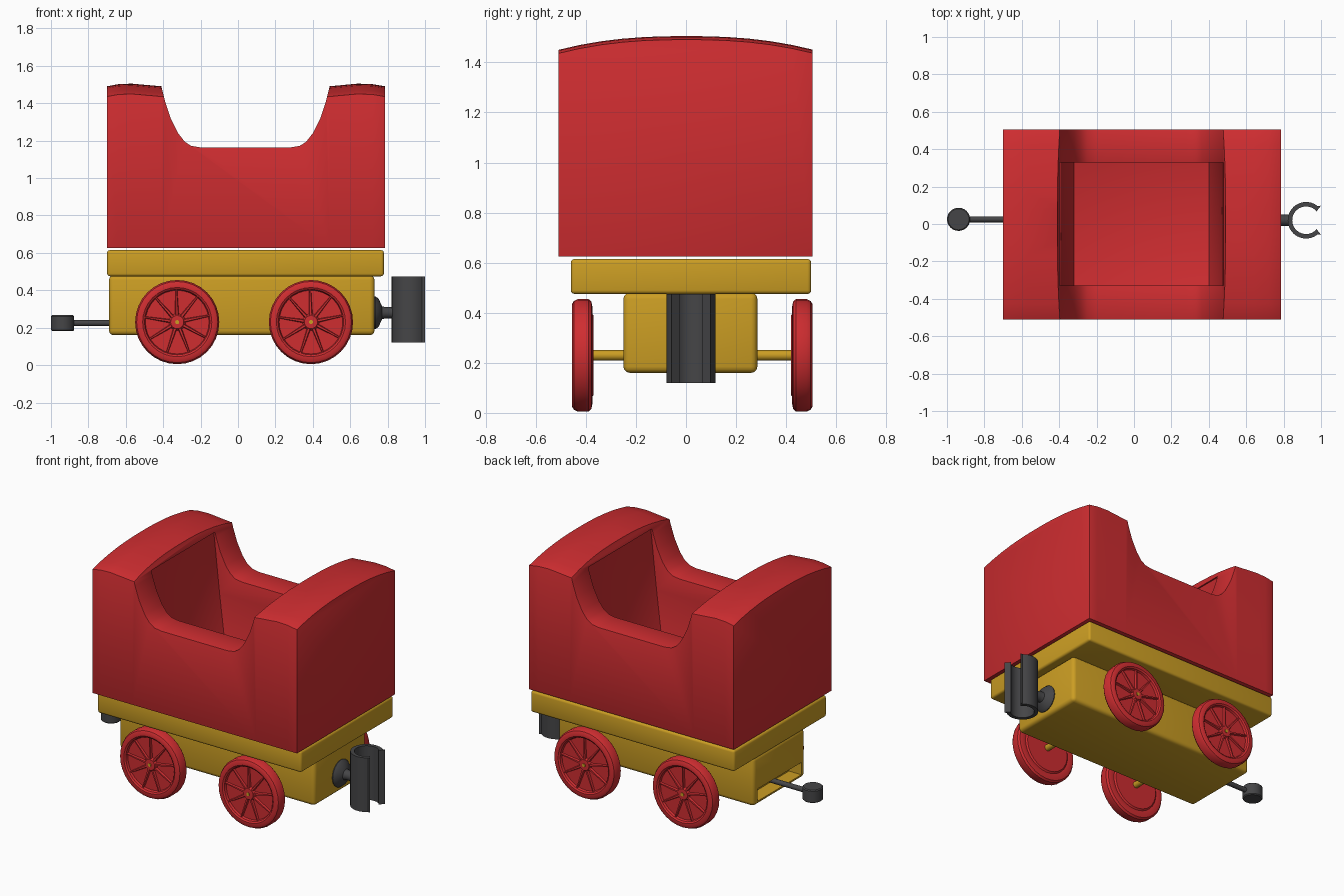
import bpy, bmesh, math
from mathutils import Matrix, Vector

cube = bpy.data.objects.get("Cube")
if cube:
    bpy.data.objects.remove(cube)


def material(name, rgb):
    m = bpy.data.materials.new(name)
    m.use_nodes = True
    m.diffuse_color = (*rgb, 1)
    m.node_tree.nodes["Principled BSDF"].inputs["Base Color"].default_value = (*rgb, 1)
    return m


RED = material("red", (0.62, 0.026, 0.03))
YELLOW = material("yellow", (0.6, 0.34, 0.017))
DARK = material("dark grey", (0.06, 0.06, 0.063))


def finish(name, bm, mat):
    bmesh.ops.recalc_face_normals(bm, faces=bm.faces)
    mesh = bpy.data.meshes.new(name)
    bm.to_mesh(mesh)
    bm.free()
    ob = bpy.data.objects.new(name, mesh)
    bpy.context.collection.objects.link(ob)
    if mat:
        mesh.materials.append(mat)
    return ob


def loft(name, rings, mat):
    """Skin a row of equal closed rings and cap both ends."""
    bm = bmesh.new()
    rows = [[bm.verts.new(p) for p in ring] for ring in rings]
    for a, b in zip(rows, rows[1:]):
        for i in range(len(a)):
            j = (i + 1) % len(a)
            bm.faces.new((a[i], a[j], b[j], b[i]))
    bm.faces.new(rows[0])
    bm.faces.new(rows[-1])
    return finish(name, bm, mat)


def box(name, x, y, z, mat):
    rings = [[(x[0], y[0], h), (x[1], y[0], h), (x[1], y[1], h), (x[0], y[1], h)] for h in z]
    return loft(name, rings, mat)


def lathe(name, profile, origin, axis, mat, sides=32, extra=None):
    """Spin (radius, distance) points around an axis; extra adds more geometry."""
    bm = bmesh.new()
    path = [bm.verts.new((r, 0, t)) for r, t in profile]
    edges = [bm.edges.new(pair) for pair in zip(path, path[1:])]
    bmesh.ops.spin(bm, geom=path + edges, axis=(0, 0, 1), cent=(0, 0, 0),
                   steps=sides, angle=math.tau)
    bmesh.ops.remove_doubles(bm, verts=bm.verts, dist=1e-5)
    if extra:
        extra(bm)
    turn = Vector(axis).to_track_quat('Z', 'Y').to_matrix().to_4x4()
    bm.transform(Matrix.Translation(origin) @ turn)
    return finish(name, bm, mat)


def activate(ob):
    bpy.ops.object.select_all(action='DESELECT')
    ob.select_set(True)
    bpy.context.view_layer.objects.active = ob


def cut(ob, cutter):
    cutter.hide_render = True
    mod = ob.modifiers.new("cut", 'BOOLEAN')
    mod.operation, mod.solver, mod.object = 'DIFFERENCE', 'EXACT', cutter
    activate(ob)
    bpy.ops.object.modifier_apply(modifier=mod.name)
    bpy.data.objects.remove(cutter)


def bevel(ob, width, segments=3, angle=35):
    mod = ob.modifiers.new("bevel", 'BEVEL')
    mod.width, mod.segments = width, segments
    mod.limit_method, mod.angle_limit = 'ANGLE', math.radians(angle)
    activate(ob)
    bpy.ops.object.modifier_apply(modifier=mod.name)


# Coach body: arched roofline, saddle notch across, tapered hollow
def body_ring(x, drop):
    pts = [(-0.51, 0.625), (0.505, 0.625)]
    for i in range(13):
        y = 0.505 - 1.015 * i / 12
        pts.append((y, 1.505 - drop - 0.055 * abs(y / 0.51) ** 2.4))
    return [(x, y, z) for y, z in pts]


sections = [(-0.70, 0.014), (-0.64, 0.003), (-0.57, 0), (-0.41, 0.014),
            (0.49, 0.014), (0.64, 0), (0.72, 0.003), (0.785, 0.014)]
body = loft("coach_body", [body_ring(x, d) for x, d in sections], RED)

half = [(0.455, 1.6), (0.45, 1.49), (0.43, 1.41), (0.40, 1.32), (0.36, 1.24),
        (0.325, 1.195), (0.29, 1.172), (0.24, 1.164)]
notch = [(0.04 - x, z) for x, z in half] + [(0.04 + x, z) for x, z in reversed(half)]
cut(body, loft("notch_cutter", [[(x, y, z) for x, z in notch] for y in (-0.7, 0.7)], None))


def rect(inset, z):
    return [(0.04 + sx * (0.455 - inset), sy * 0.33, z)
            for sx, sy in ((-1, -1), (1, -1), (1, 1), (-1, 1))]


cut(body, loft("hollow_cutter", [rect(0.095, 0.68), rect(0.05, 1.05), rect(0.008, 1.44)], None))
bevel(body, 0.008, 2)

# Yellow chassis: deck and narrower lower frame with a drawbar slot
deck = box("chassis_deck", (-0.70, 0.78), (-0.46, 0.50), (0.475, 0.615), YELLOW)
bevel(deck, 0.015)
frame = box("lower_frame", (-0.69, 0.73), (-0.25, 0.285), (0.16, 0.48), YELLOW)
bevel(frame, 0.025)
cut(frame, box("slot_cutter", (-0.8, -0.6), (-0.21, 0.245), (0.185, 0.265), None))

# Wheels with raised rim, hub and tapered spokes
WHEEL = [(0, 0), (0.16, 0), (0.17, 0.008), (0.195, 0.004), (0.215, 0.008), (0.225, 0.02),
         (0.225, 0.062), (0.217, 0.078), (0.205, 0.085), (0.185, 0.085), (0.175, 0.078),
         (0.17, 0.064), (0.045, 0.064), (0.035, 0.08), (0, 0.082)]


def spokes(bm):
    for k in range(9):
        made = bmesh.ops.create_cube(bm, size=1)["verts"]
        for v in made:
            width = 0.012 if v.co.x > 0 else 0.024
            slim = 0.5 if v.co.z > 0 else 1
            v.co = (0.1 + v.co.x * 0.15, v.co.y * width * slim, 0.068 + v.co.z * 0.018)
        bmesh.ops.rotate(bm, verts=made, cent=(0, 0, 0),
                         matrix=Matrix.Rotation(math.tau * k / 9 + 0.2, 3, 'Z'))


for end, x in (("rear", -0.325), ("front", 0.39)):
    for side, y, way in (("right", -0.37, -1), ("left", 0.42, 1)):
        lathe(f"{end}_{side}_wheel", WHEEL, (x, y, 0.23), (0, way, 0), RED, 32, spokes)
    lathe(f"{end}_axle", [(0, -0.456), (0.011, -0.456), (0.011, -0.40), (0.021, -0.40),
                          (0.021, 0.45), (0.011, 0.45), (0.011, 0.506), (0, 0.506)],
          (x, 0, 0.23), (0, 1, 0), YELLOW, 16)

# Drawbar with a round knob
lathe("drawbar", [(0, 0), (0.016, 0), (0.016, 0.32), (0, 0.32)],
      (-0.91, 0.025, 0.225), (1, 0, 0), DARK, 12)
lathe("drawbar_knob", [(0, 0), (0.056, 0), (0.062, 0.006), (0.062, 0.079), (0.056, 0.085), (0, 0.085)],
      (-0.938, 0.025, 0.182), (0, 0, 1), DARK, 24)

# Upright spring clip on a rounded mount
mount = lathe("clip_mount", [(0, 0), (0.085, 0), (0.088, 0.015), (0.075, 0.032), (0.035, 0.05),
                             (0.03, 0.07), (0.03, 0.115), (0, 0.115)],
              (0.72, 0.02, 0.28), (1, 0, 0), DARK, 24)


def arc(radius, start, stop, steps=22):
    for i in range(steps + 1):
        a = math.radians(start + (stop - start) * i / steps)
        yield 0.92 + radius * math.cos(a), 0.02 + radius * math.sin(a)


clip_outline = ([(1.0, 0.098)] + list(arc(0.098, 50, 310)) + [(1.0, -0.058)]
                + [(0.975, -0.026)] + list(arc(0.074, 312, 48)) + [(0.975, 0.066)])
loft("coupling_clip", [[(x, y, z) for x, y in clip_outline] for z in (0.12, 0.475)], DARK)

# Smooth shading with crisp edges
for ob in list(bpy.context.scene.objects):
    if ob.type == 'MESH':
        activate(ob)
        bpy.ops.object.shade_smooth_by_angle(angle=math.radians(32))
